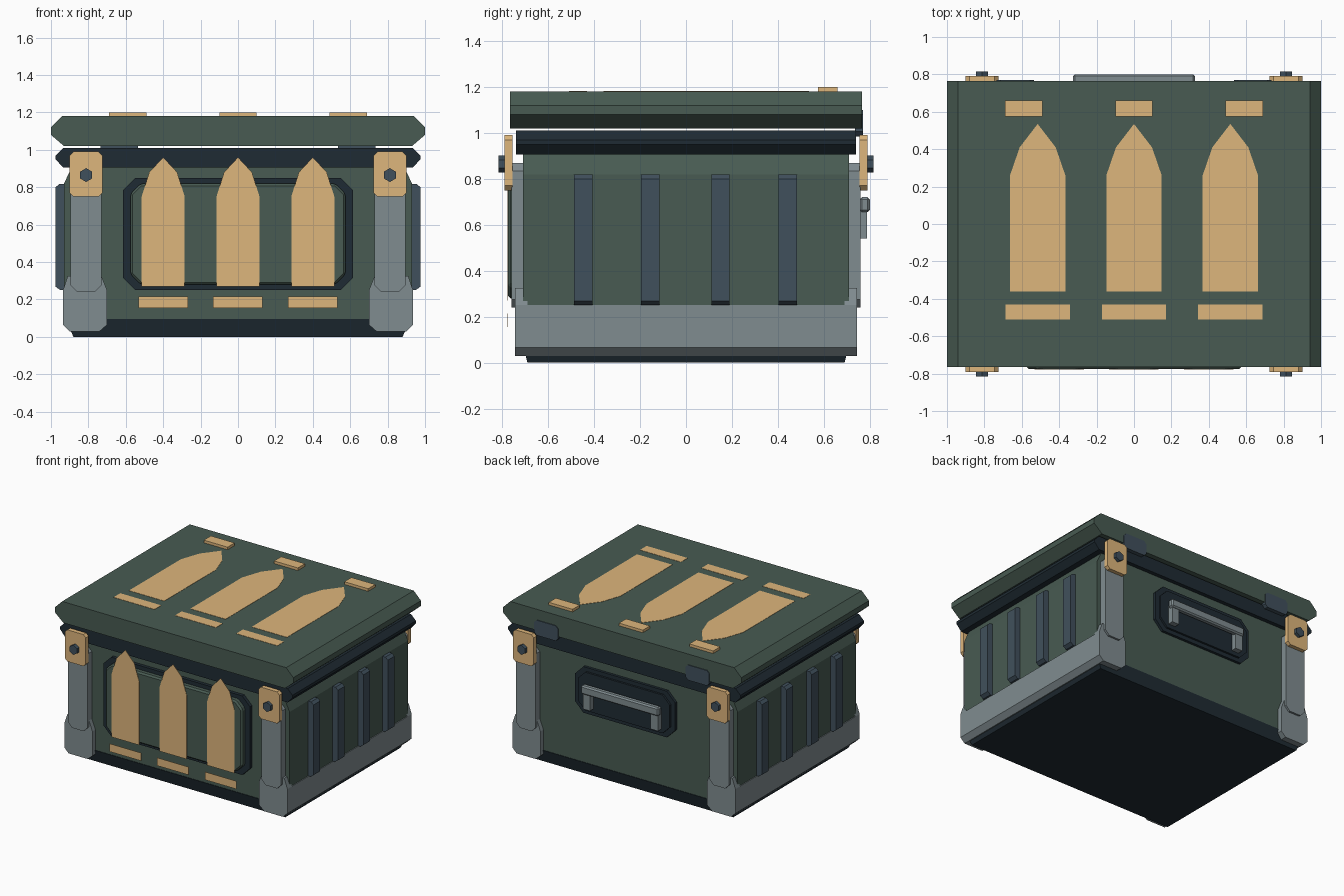
import bpy, bmesh

if "Cube" in bpy.data.objects:
    bpy.data.objects.remove(bpy.data.objects["Cube"])

def material(name, hexcol):
    lin = [((c / 255 + 0.055) / 1.055) ** 2.4 for c in bytes.fromhex(hexcol)]
    m = bpy.data.materials.new(name)
    m.diffuse_color = (*lin, 1)
    m.use_nodes = True
    m.node_tree.nodes["Principled BSDF"].inputs["Base Color"].default_value = m.diffuse_color
    return m

GREEN = material("green", "485b52")
DARK = material("dark", "1f2b33")
SLATE = material("slate", "40505c")
STEEL = material("steel", "808c90")
TAN = material("tan", "deb67c")

def prism(name, pts, axis, a, b, mat, mirror="", bevel=0):
    """Extrude a 2D profile along an axis from a to b, optionally mirrored in x / y."""
    place = {"x": lambda p, t: (t, p[0], p[1]),
             "y": lambda p, t: (p[0], t, p[1]),
             "z": lambda p, t: (p[0], p[1], t)}[axis]
    bm = bmesh.new()
    lo = [bm.verts.new(place(p, a)) for p in pts]
    hi = [bm.verts.new(place(p, b)) for p in pts]
    bm.faces.new(lo)
    bm.faces.new(hi)
    n = len(pts)
    for i in range(n):
        j = (i + 1) % n
        bm.faces.new((lo[i], lo[j], hi[j], hi[i]))
    bmesh.ops.recalc_face_normals(bm, faces=bm.faces)
    me = bpy.data.meshes.new(name)
    bm.to_mesh(me)
    bm.free()
    me.materials.append(mat)
    ob = bpy.data.objects.new(name, me)
    bpy.context.collection.objects.link(ob)
    if bevel:
        mod = ob.modifiers.new("bevel", "BEVEL")
        mod.width, mod.segments = bevel, 1
    if mirror:
        mod = ob.modifiers.new("mirror", "MIRROR")
        mod.use_axis = ("x" in mirror, "y" in mirror, False)
        mod.use_mirror_merge = False
    return ob

def rect(x0, x1, y0, y1):
    return [(x0, y0), (x1, y0), (x1, y1), (x0, y1)]

def octagon(x0, x1, y0, y1, c):
    return [(x0 + c, y0), (x1 - c, y0), (x1, y0 + c), (x1, y1 - c),
            (x1 - c, y1), (x0 + c, y1), (x0, y1 - c), (x0, y0 + c)]

def both(half):
    """Complete a right-hand profile with its mirrored left half."""
    return half + [(-x, z) for x, z in reversed(half)]

def bullet(cx, half, base, waist, shoulder, tip):
    return [(cx - half, base), (cx + half, base), (cx + half, waist), (cx + half * 0.65, shoulder),
            (cx, tip), (cx - half * 0.65, shoulder), (cx - half, waist)]

# main shell: body, rim, lid
prism("body", both([(0.93, 0.09), (0.93, 0.82), (0.89, 0.906)]), "y", -0.71, 0.71, GREEN)
prism("rim", both([(0.935, 0.905), (0.975, 0.95), (0.975, 0.97), (0.935, 1.01)]), "y", -0.74, 0.74, DARK)
prism("lid", both([(0.93, 1.02), (1.0, 1.08), (1.0, 1.12), (0.94, 1.18)]), "y", -0.765, 0.765, GREEN)

# tapered base
base = prism("base", rect(-0.92, 0.92, -0.714, 0.714), "z", 0, 0.095, DARK)
for v in base.data.vertices:
    if v.co.z < 0.01:
        v.co.x *= 0.88 / 0.92
        v.co.y *= 0.69 / 0.714

# side skirts and ribs
prism("side_skirt", [(0.87, 0.03), (0.90, 0.03), (0.936, 0.065), (0.936, 0.25), (0.87, 0.25)],
      "y", -0.74, 0.74, STEEL, "x")
for y in (-0.447, -0.155, 0.15, 0.443):
    prism("side_rib", [(0.92, 0.25), (0.95, 0.25), (0.975, 0.268), (0.975, 0.80), (0.955, 0.818), (0.92, 0.818)],
          "y", y - 0.04, y + 0.04, SLATE, "x")

# corner hardware, mirrored to all four corners
prism("corner_bracket", [(0.74, 0.03), (0.90, 0.03), (0.936, 0.065), (0.936, 0.25), (0.91, 0.325),
                         (0.73, 0.325), (0.70, 0.25), (0.70, 0.065)], "y", -0.745, -0.69, STEEL, "xy")
prism("corner_post", octagon(0.73, 0.895, 0.24, 0.87, 0.035), "y", -0.76, -0.70, STEEL, "xy")
prism("latch", octagon(0.725, 0.90, 0.75, 0.99, 0.02), "y", -0.79, -0.755, TAN, "xy")
prism("latch_bolt", [(0.812 + dx, 0.865 + dz) for dx, dz in
                     ((0, 0.037), (0.032, 0.018), (0.032, -0.018), (0, -0.037), (-0.032, -0.018), (-0.032, 0.018))],
      "y", -0.815, -0.785, SLATE, "xy")

# front panel
prism("front_panel_frame", octagon(-0.615, 0.615, 0.25, 0.85, 0.065), "y", -0.735, -0.70, DARK)
prism("front_panel", octagon(-0.575, 0.575, 0.28, 0.82, 0.055), "y", -0.775, -0.72, GREEN, bevel=0.012)

# painted bullet markings on front and lid
for i in (-1, 0, 1):
    x = 0.4 * i
    prism("front_bullet", bullet(x, 0.115, 0.27, 0.75, 0.88, 0.96), "y", -0.779, -0.776, TAN)
    prism("front_dash", rect(x - 0.133, x + 0.132, 0.155, 0.215), "y", -0.779, -0.776, TAN)
    x = 0.515 * i
    prism("lid_bullet", bullet(x, 0.148, -0.36, 0.26, 0.41, 0.535), "z", 1.179, 1.182, TAN)
    prism("lid_dash", rect(x - 0.172, x + 0.172, -0.51, -0.43), "z", 1.179, 1.182, TAN)
    x = 0.59 * i
    prism("lid_tab", rect(x - 0.1, x + 0.1, 0.575, 0.66), "z", 1.175, 1.2, TAN)

# back handle and hinges
prism("handle_plate", octagon(-0.42, 0.42, 0.48, 0.83, 0.07), "y", 0.70, 0.73, DARK)
prism("handle_plate_inner", octagon(-0.385, 0.385, 0.51, 0.80, 0.06), "y", 0.72, 0.745, DARK)
prism("handle_bar", rect(-0.325, 0.325, 0.655, 0.72), "y", 0.755, 0.80, STEEL, bevel=0.01)
prism("handle_leg", rect(0.255, 0.315, 0.54, 0.68), "y", 0.735, 0.787, STEEL, "x")
prism("hinge", octagon(0.535, 0.735, 0.985, 1.10, 0.02), "y", 0.735, 0.771, SLATE, "x")
